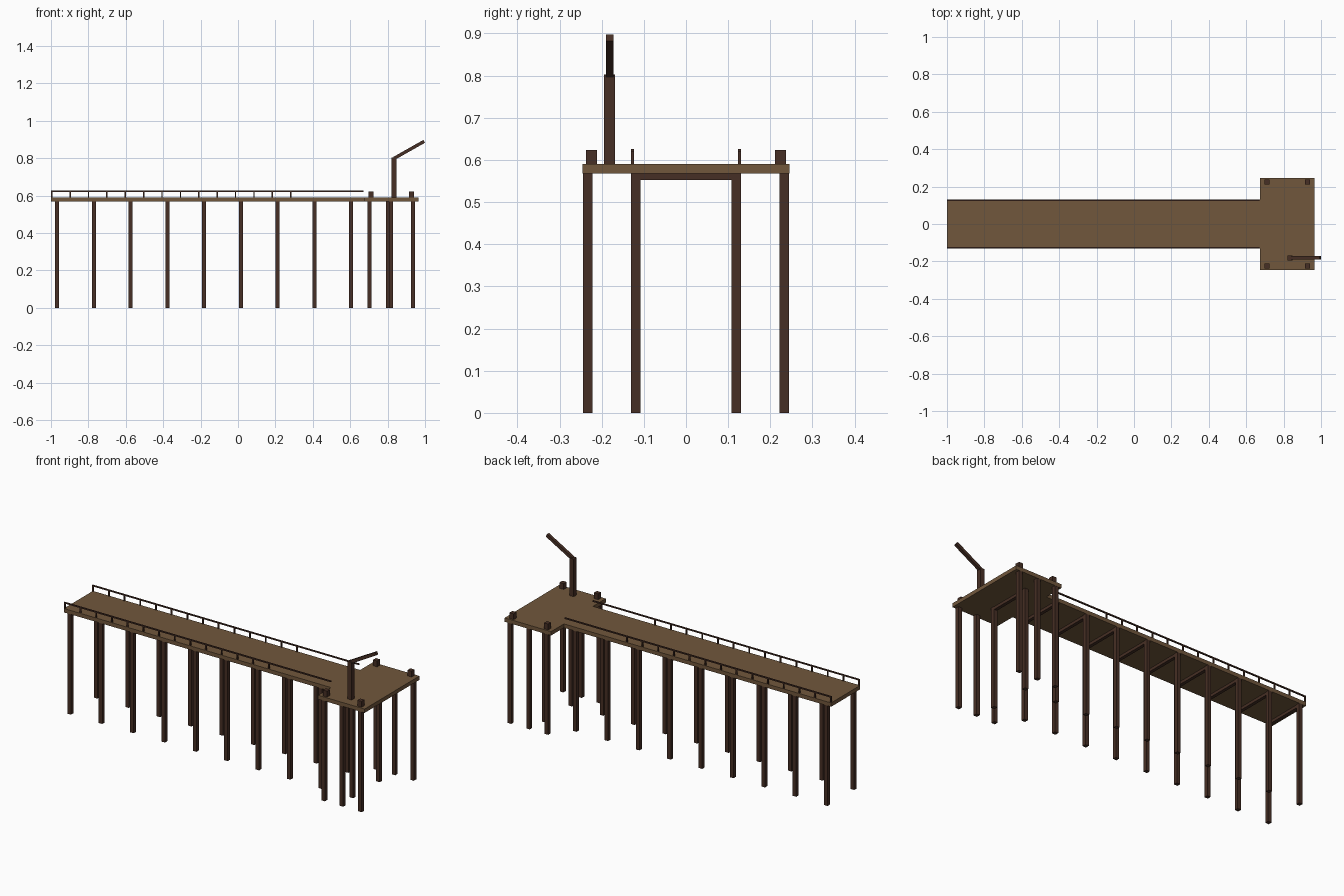
import bpy, bmesh, math
from mathutils import Matrix

if "Cube" in bpy.data.objects:
    bpy.data.objects.remove(bpy.data.objects["Cube"])


def material(name, rgb):
    m = bpy.data.materials.new(name)
    m.diffuse_color = (*rgb, 1)
    m.use_nodes = True
    m.node_tree.nodes["Principled BSDF"].inputs["Base Color"].default_value = m.diffuse_color
    return m


plank = material("plank_brown", (0.165, 0.095, 0.045))
timber = material("dark_timber", (0.062, 0.028, 0.018))


def boxes(name, mat, items):
    """One object made of boxes, each given as ((x0, x1), (y0, y1), (z0, z1))."""
    bm = bmesh.new()
    for spans in items:
        mid = [(a + b) / 2 for a, b in spans]
        size = [b - a for a, b in spans]
        bmesh.ops.create_cube(bm, size=1, matrix=Matrix.Translation(mid) @ Matrix.Diagonal((*size, 1)))
    me = bpy.data.meshes.new(name)
    bm.to_mesh(me)
    bm.free()
    me.materials.append(mat)
    ob = bpy.data.objects.new(name, me)
    bpy.context.collection.objects.link(ob)
    return ob


def around(c, w):
    return (c - w / 2, c + w / 2)


BOTTOM, TOP = 0.568, 0.59
PILE = 0.022

# Decks
boxes("walkway_deck", plank, [((-1, 0.674), (-0.13, 0.13), (BOTTOM, TOP))])
boxes("platform_deck", plank, [((0.674, 0.965), (-0.245, 0.245), (BOTTOM, TOP))])

# Paired walkway piles with cross beams
rows = [-0.967 + 0.1965 * i for i in range(10)]
boxes("walkway_piles", timber,
      [(around(x, PILE), around(s * 0.119, PILE), (0, BOTTOM)) for x in rows for s in (-1, 1)])
boxes("cross_beams", timber,
      [(around(x, 0.018), (-0.13, 0.13), (0.552, BOTTOM)) for x in rows])

# Platform piles
boxes("platform_piles", timber,
      [(around(x, PILE), around(s * 0.233, PILE), (0, BOTTOM))
       for x in (0.704, 0.819, 0.935) for s in (-1, 1)])

# Railings
boxes("railing_posts", timber,
      [(around(-0.996 + 0.0983 * i, 0.007), around(s * 0.1265, 0.007), (TOP, 0.622))
       for i in range(14) for s in (-1, 1)])
boxes("handrails", timber,
      [((-1, 0.671), around(s * 0.1265, 0.007), (0.619, 0.626)) for s in (-1, 1)])

# Mooring bollards
boxes("bollards", timber,
      [(around(x, 0.026), around(s * 0.224, 0.026), (TOP, 0.623))
       for x in (0.711, 0.927) for s in (-1, 1)])

# Crane post and tilted arm
boxes("crane_post", timber, [(around(0.835, 0.026), around(-0.181, 0.026), (TOP, 0.803))])
arm = boxes("crane_arm", timber, [((-0.184, 0), around(0, 0.0175), around(0, 0.0175))])
arm.location = (0.9956, -0.181, 0.89)
arm.rotation_euler.y = -math.radians(29.5)
